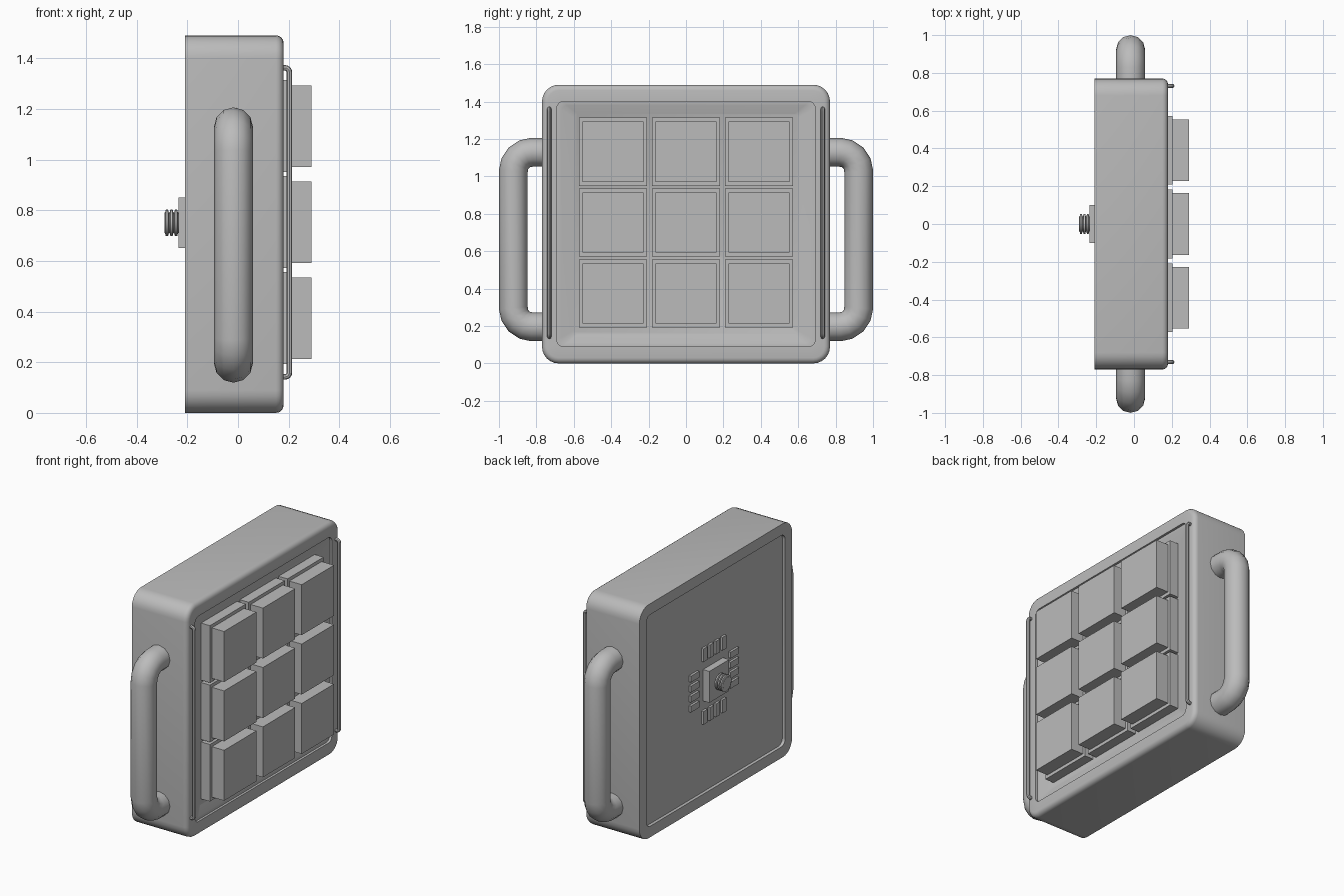
import bpy, bmesh, math
from mathutils import Vector

if "Cube" in bpy.data.objects:
    bpy.data.objects.remove(bpy.data.objects["Cube"])

ZC = 0.745  # height of the centre line

grey = bpy.data.materials.new("plain_grey")
grey.diffuse_color = (0.5, 0.5, 0.5, 1)
grey.use_nodes = True
grey.node_tree.nodes["Principled BSDF"].inputs["Base Color"].default_value = grey.diffuse_color


def finish(name, mesh, smooth=True):
    ob = bpy.data.objects.new(name, mesh)
    bpy.context.collection.objects.link(ob)
    mesh.materials.clear()
    mesh.materials.append(grey)
    if smooth:
        bpy.ops.object.select_all(action='DESELECT')
        ob.select_set(True)
        bpy.context.view_layer.objects.active = ob
        bpy.ops.object.shade_smooth_by_angle(angle=math.radians(35))
    return ob


def ring(x, hy, hz, r, n=6):
    """Rounded rectangle in the yz plane around the centre line."""
    pts = []
    for k, (sy, sz) in enumerate(((1, 1), (-1, 1), (-1, -1), (1, -1))):
        for i in range(n + 1):
            a = math.pi / 2 * (k + i / n)
            pts.append((x, sy * (hy - r) + r * math.cos(a),
                        ZC + sz * (hz - r) + r * math.sin(a)))
    return pts


def loft(name, rings):
    """Skin a list of (x, half y, half z, corner radius) sections."""
    bm = bmesh.new()
    loops = [[bm.verts.new(p) for p in ring(*s)] for s in rings]
    for a, b in zip(loops, loops[1:]):
        for i in range(len(a)):
            j = (i + 1) % len(a)
            bm.faces.new((a[i], a[j], b[j], b[i]))
    bm.faces.new(loops[0])
    bm.faces.new(loops[-1])
    bmesh.ops.remove_doubles(bm, verts=bm.verts, dist=1e-5)
    bmesh.ops.recalc_face_normals(bm, faces=bm.faces)
    me = bpy.data.meshes.new(name)
    bm.to_mesh(me)
    bm.free()
    return finish(name, me)


def box(name, x0, x1, y, z, hy, hz):
    bm = bmesh.new()
    bmesh.ops.create_cube(bm, size=1)
    for v in bm.verts:
        v.co = Vector(((x0 + x1) / 2 + v.co.x * (x1 - x0),
                       y + v.co.y * 2 * hy, z + v.co.z * 2 * hz))
    me = bpy.data.meshes.new(name)
    bm.to_mesh(me)
    bm.free()
    return finish(name, me, False)


def tube(name, corners, bend, radius, n, res):
    """Round bar through corner points, with bent inner corners."""
    c = [Vector(p) for p in corners]
    path = [c[0]]
    for p, q, s in zip(c, c[1:], c[2:]):
        d0, d1 = (p - q).normalized(), (s - q).normalized()
        centre = q + (d0 + d1) * bend
        for i in range(n + 1):
            a = math.pi / 2 * i / n
            path.append(centre - d1 * bend * math.cos(a) - d0 * bend * math.sin(a))
    path.append(c[-1])
    cu = bpy.data.curves.new(name, 'CURVE')
    cu.dimensions = '3D'
    cu.bevel_depth, cu.bevel_resolution, cu.use_fill_caps = radius, res, True
    sp = cu.splines.new('POLY')
    sp.points.add(len(path) - 1)
    for pt, co in zip(sp.points, path):
        pt.co = (*co, 1)
    tmp = bpy.data.objects.new(name + "_path", cu)
    bpy.context.collection.objects.link(tmp)
    bpy.context.view_layer.update()
    me = bpy.data.meshes.new_from_object(
        tmp.evaluated_get(bpy.context.evaluated_depsgraph_get()))
    bpy.data.objects.remove(tmp)
    return finish(name, me)


# Housing: back recess, rim, walls, rounded front edge, stepped front recess
edge = [(0.15 + 0.03 * math.sin(a), 0.77 - 0.03 * (1 - math.cos(a)),
         0.745 - 0.03 * (1 - math.cos(a)), 0.09 - 0.03 * (1 - math.cos(a)))
        for a in (math.pi / 8 * i for i in range(5))]
loft("housing", [(-0.19, 0.70, 0.675, 0.04), (-0.21, 0.70, 0.675, 0.04),
                 (-0.21, 0.77, 0.745, 0.09)] + edge +
     [(0.18, 0.69, 0.655, 0.035), (0.165, 0.69, 0.655, 0.035),
      (0.165, 0.665, 0.635, 0.03), (0.14, 0.60, 0.59, 0.02)])

# Nine lamp blocks on base plates
for i in (-1, 0, 1):
    for j in (-1, 0, 1):
        y, z = i * 0.391, ZC + 0.008 + j * 0.379
        box("lamp_base", 0.12, 0.203, y, z, 0.182, 0.182)
        box("lamp_block", 0.20, 0.29, y, z, 0.163, 0.161)

# Side handles and front guard rails
for s in (-1, 1):
    tube("side_handle", [(-0.018, s * 0.72, 1.129), (-0.018, s * 0.923, 1.129),
                         (-0.018, s * 0.923, 0.196), (-0.018, s * 0.72, 0.196)],
         0.1, 0.077, 4, 4)
    tube("guard_rail", [(0.16, s * 0.731, 1.362), (0.203, s * 0.731, 1.362),
                        (0.203, s * 0.731, 0.142), (0.16, s * 0.731, 0.142)],
         0.018, 0.011, 4, 2)

# Back mount plate and ribbed stud
box("mount_plate", -0.235, -0.18, 0, 0.75, 0.1, 0.1)
profile = [(-0.225, 0.04)]
for k in range(3):
    x = -0.243 - k * 0.018
    profile += [(x + 0.006, 0.04), (x + 0.003, 0.052), (x - 0.006, 0.052), (x - 0.009, 0.04)]
profile.append((-0.29, 0.04))
stud = loft("mount_stud", [(x, r, r, r) for x, r in profile])
stud.location.z = 0.005

# Four groups of small ribs around the mount
for s in (-1, 1):
    for k in range(4):
        d = (k - 1.5) * 0.064
        box("back_rib", -0.205, -0.18, d, 0.75 + s * 0.2, 0.02, 0.042)
        box("back_rib", -0.205, -0.18, s * 0.2, 0.75 + d, 0.042, 0.02)
